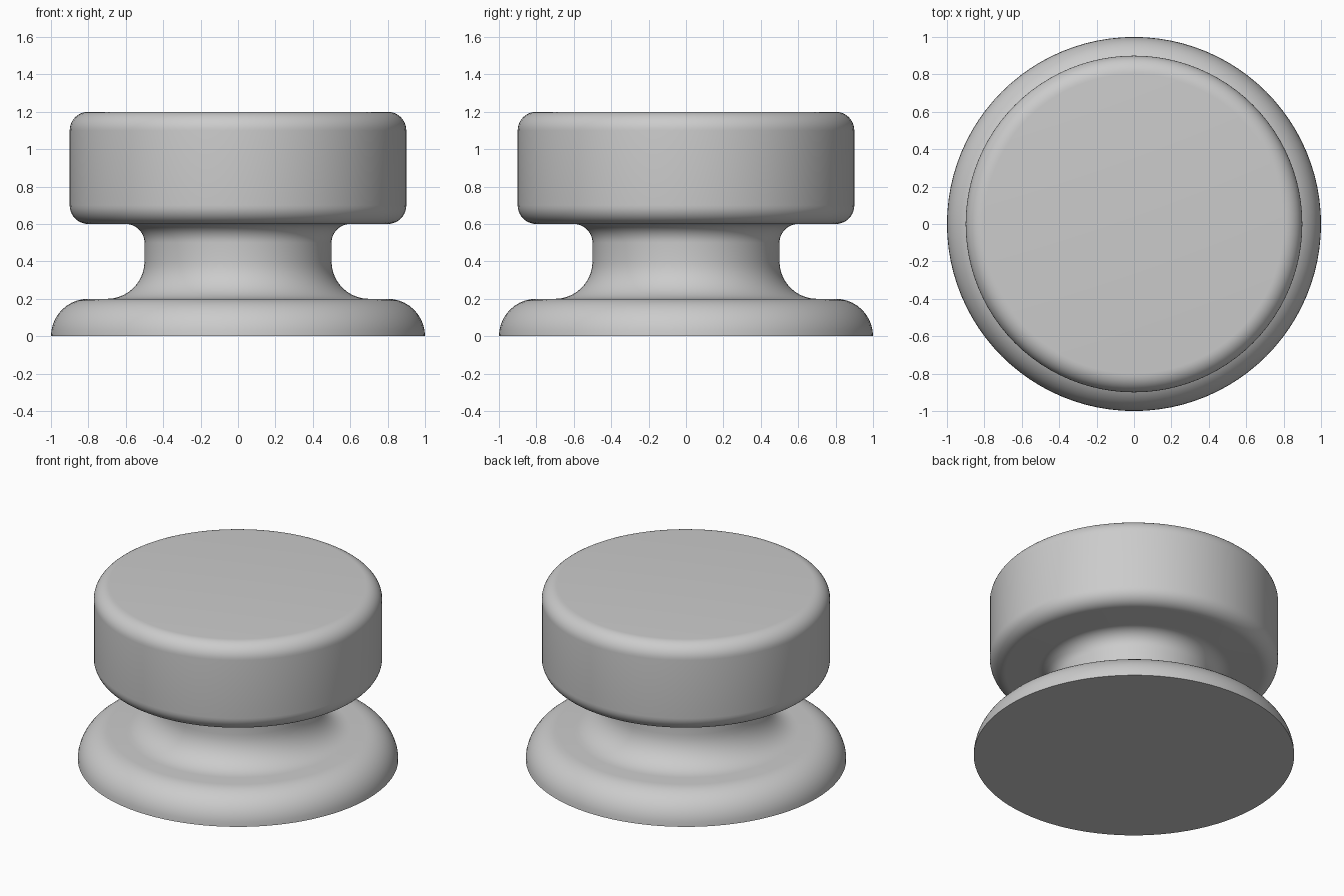
import bpy, bmesh
from math import sin, cos, pi, radians

default = bpy.data.objects.get("Cube")
if default:
    bpy.data.objects.remove(default, do_unlink=True)

SIDES = 96

grey = bpy.data.materials.new("light grey")
grey.use_nodes = True
colour = (0.6, 0.6, 0.6, 1)
grey.diffuse_color = colour
grey.node_tree.nodes["Principled BSDF"].inputs["Base Color"].default_value = colour


def arc(r, z, radius, start, end, steps=10):
    """Profile points of an arc centred on (r, z), angles in degrees."""
    angles = [radians(start + (end - start) * i / steps) for i in range(steps + 1)]
    return [(r + radius * cos(a), z + radius * sin(a)) for a in angles]


def lathe(name, profile):
    """Turn a profile about the z axis and close both ends with flat caps."""
    bm = bmesh.new()
    rings = [[bm.verts.new((r * cos(2 * pi * i / SIDES), r * sin(2 * pi * i / SIDES), z))
              for i in range(SIDES)] for r, z in profile]
    for low, high in zip(rings, rings[1:]):
        for i in range(SIDES):
            j = (i + 1) % SIDES
            bm.faces.new((low[i], low[j], high[j], high[i]))
    bm.faces.new(rings[0][::-1])
    bm.faces.new(rings[-1])
    mesh = bpy.data.meshes.new(name)
    bm.to_mesh(mesh)
    bm.free()
    mesh.materials.append(grey)
    obj = bpy.data.objects.new(name, mesh)
    bpy.context.collection.objects.link(obj)
    bpy.ops.object.select_all(action="DESELECT")
    obj.select_set(True)
    bpy.context.view_layer.objects.active = obj
    bpy.ops.object.shade_smooth_by_angle(angle=radians(30))


# One continuous turned knob, from the foot up
foot = arc(0.8, 0, 0.2, 0, 90)
neck = arc(0.7, 0.4, 0.2, 270, 180) + arc(0.6, 0.5, 0.1, 180, 90)
head = arc(0.8, 0.7, 0.1, -90, 0) + arc(0.8, 1.1, 0.1, 0, 90)
lathe("knob", foot + neck + head)
